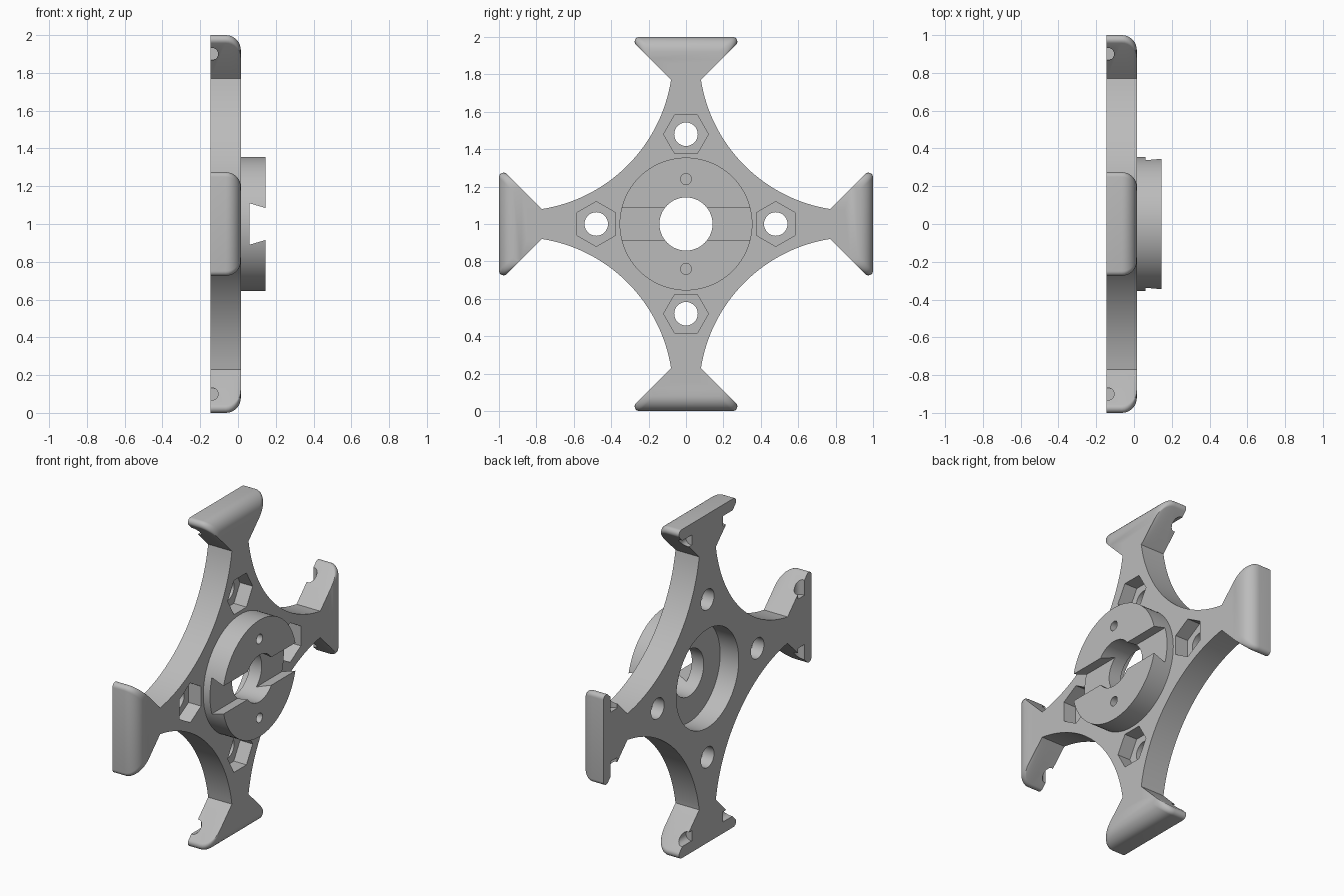
import bpy, bmesh
from math import sin, cos, pi, radians, atan2, hypot
from mathutils import Matrix

cube = bpy.data.objects.get("Cube")
if cube:
    bpy.data.objects.remove(cube, do_unlink=True)

BACK, FRONT = -0.145, 0.015    # plate faces along x
HUB_FRONT = 0.145
CENTRE = Matrix.Translation((0, 0, 1))

grey = bpy.data.materials.new("plain_grey")
grey.use_nodes = True
colour = (0.5, 0.5, 0.5, 1)
grey.diffuse_color = colour
grey.node_tree.nodes["Principled BSDF"].inputs["Base Color"].default_value = colour


def loft(name, rings, turn=0):
    """Join (x, [(y, z), ...]) rings into a closed solid, turned about the hub axis."""
    bm = bmesh.new()
    loops = [[bm.verts.new((x, y, z)) for y, z in pts] for x, pts in rings]
    n = len(loops[0])
    for a, b in zip(loops, loops[1:]):
        for i in range(n):
            j = (i + 1) % n
            bm.faces.new((a[i], a[j], b[j], b[i]))
    bm.faces.new(loops[0])
    bm.faces.new(loops[-1])
    bmesh.ops.recalc_face_normals(bm, faces=bm.faces)
    bm.transform(CENTRE @ Matrix.Rotation(turn, 4, 'X'))
    mesh = bpy.data.meshes.new(name)
    bm.to_mesh(mesh)
    bm.free()
    obj = bpy.data.objects.new(name, mesh)
    bpy.context.collection.objects.link(obj)
    mesh.materials.append(grey)
    return obj


def prism(name, pts, x0, x1, turn=0):
    return loft(name, [(x0, pts), (x1, pts)], turn)


def circle(r, n=48, y=0, z=0):
    return [(y + r * cos(2 * pi * i / n), z + r * sin(2 * pi * i / n)) for i in range(n)]


def combine(target, other, operation):
    mod = target.modifiers.new(operation.lower(), 'BOOLEAN')
    mod.operation, mod.solver, mod.object = operation, 'EXACT', other
    bpy.context.view_layer.objects.active = target
    bpy.ops.object.modifier_apply(modifier=mod.name)
    bpy.data.objects.remove(other, do_unlink=True)


# Four-armed plate with concave sides
NECK, REACH, ARC = 0.08, 0.77, 0.9
radius = hypot(ARC - NECK, ARC - REACH)
start = atan2(REACH - ARC, NECK - ARC) % (2 * pi)
end = atan2(NECK - ARC, REACH - ARC) % (2 * pi)
quarter = [(NECK, 0.85)]
for i in range(33):
    a = start + (end - start) * i / 32
    quarter.append((ARC + radius * cos(a), ARC + radius * sin(a)))
quarter.append((0.85, NECK))
outline = []
for k in range(4):
    for y, z in quarter:
        for _ in range(k):
            y, z = z, -y
        outline.append((y, z))
frame = prism("frame", outline, BACK, FRONT)


# Flared feet with rounded tips and a rounded outer front edge
def foot_outline(outer, tip=0.025):
    cy, cz = outer - 0.69 - tip * (1 + 2 ** 0.5), outer - tip
    side = [(0.03, 0.72)]
    for i in range(9):
        a = radians(-45 + 135 * i / 8)
        side.append((cy + tip * cos(a), cz + tip * sin(a)))
    return side + [(-y, z) for y, z in reversed(side)]


ROUND = 0.08
rings = [(BACK, foot_outline(1))]
for i in range(9):
    a = pi / 2 * i / 8
    rings.append((FRONT - ROUND + ROUND * sin(a), foot_outline(1 - ROUND + ROUND * cos(a))))
for k in range(4):
    combine(frame, loft("foot", rings, k * pi / 2), 'UNION')

# Raised hub
combine(frame, prism("hub", circle(0.355, 96), FRONT - 0.03, HUB_FRONT), 'UNION')

# Rear recess, centre bore and two pin holes
combine(frame, prism("rear_recess", circle(0.3, 72), BACK - 0.1, -0.02), 'DIFFERENCE')
combine(frame, prism("bore", circle(0.142), -0.5, 0.5), 'DIFFERENCE')
for z in (-0.24, 0.24):
    combine(frame, prism("pin_hole", circle(0.029, 24, 0, z), 0.05, 0.3), 'DIFFERENCE')

# Dovetail slot across the hub
slot = [(x, [(-0.5, -h), (0.5, -h), (0.5, h), (-0.5, h)])
        for x, h in ((0.06, 0.11), (0.23, 0.06))]
combine(frame, loft("dovetail_slot", slot), 'DIFFERENCE')

# Bolt holes with hexagonal nut pockets, and blind holes in the foot sides
for k in range(4):
    turn = k * pi / 2
    combine(frame, prism("bolt_hole", circle(0.063, 32, 0, 0.48), -0.3, 0.3, turn), 'DIFFERENCE')
    combine(frame, prism("nut_pocket", circle(0.12, 6, 0, 0.48), -0.07, 0.2, turn), 'DIFFERENCE')
    for side in (-1, 1):
        peg = prism("side_hole", circle(0.032, 24), 0.15, 0.4)
        spin = Matrix.Rotation(side * pi / 2, 4, 'Z')
        place = Matrix.Translation((-0.137, 0, 0.9))
        peg.data.transform(CENTRE @ Matrix.Rotation(turn, 4, 'X') @ place @ spin
                           @ CENTRE.inverted())
        combine(frame, peg, 'DIFFERENCE')

frame.name = "four_arm_bracket"
bpy.ops.object.select_all(action='DESELECT')
frame.select_set(True)
bpy.context.view_layer.objects.active = frame
bpy.ops.object.shade_smooth_by_angle(angle=radians(30))
